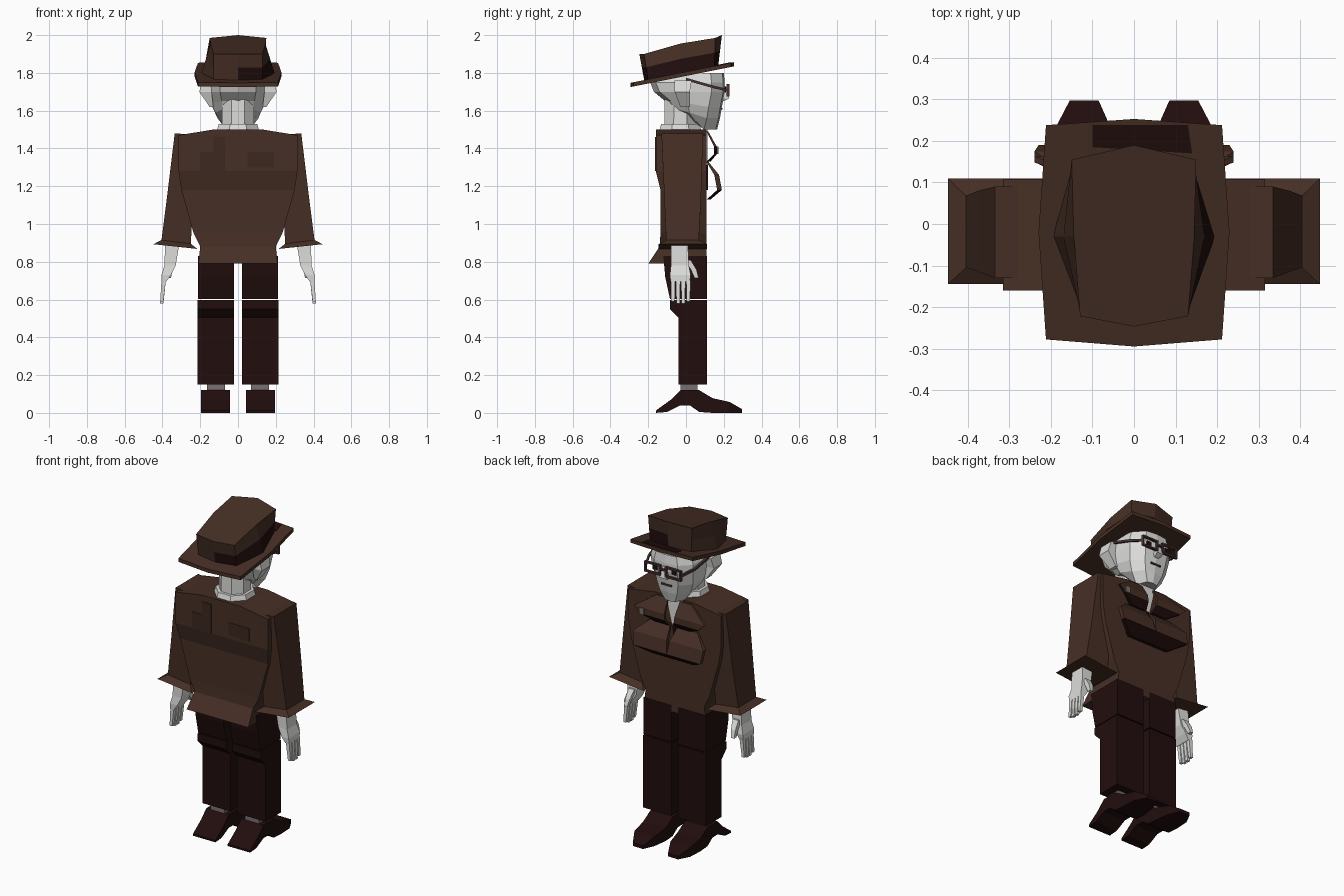
import bpy, bmesh, math
from mathutils import Vector

if "Cube" in bpy.data.objects:
    bpy.data.objects.remove(bpy.data.objects["Cube"])


def mat(name, col):
    m = bpy.data.materials.new(name)
    m.diffuse_color = (*col, 1)
    m.use_nodes = True
    m.node_tree.nodes["Principled BSDF"].inputs["Base Color"].default_value = m.diffuse_color
    return m


BROWN = mat("coat brown", (0.061, 0.028, 0.018))
DARK = mat("dark maroon", (0.0155, 0.004, 0.004))
PALE = mat("pale skin", (0.72, 0.72, 0.70))
GREY = mat("sock grey", (0.19, 0.16, 0.16))
PATCH = mat("patch brown", (0.045, 0.021, 0.014))
FRAME = mat("frame brown", (0.07, 0.035, 0.035))


def loft(name, rings, m, m2=None, rule=None, s=1):
    """Skin a list of equal-length point rings, capping both ends."""
    bm = bmesh.new()
    vs = [[bm.verts.new((p[0] * s, p[1], p[2])) for p in r] for r in rings]
    n = len(rings[0])
    for a, b in zip(vs, vs[1:]):
        for i in range(n):
            bm.faces.new((a[i], a[(i + 1) % n], b[(i + 1) % n], b[i]))
    bm.faces.new(vs[0])
    bm.faces.new(vs[-1])
    bmesh.ops.recalc_face_normals(bm, faces=bm.faces)
    me = bpy.data.meshes.new(name)
    me.materials.append(m)
    if m2:
        me.materials.append(m2)
        for f in bm.faces:
            f.material_index = int(rule(f))
    bm.to_mesh(me)
    bm.free()
    o = bpy.data.objects.new(name, me)
    bpy.context.collection.objects.link(o)
    return o


def rect(x0, x1, y0, y1, z, z1=None):
    """Rectangular ring, z at x0 and optional z1 at x1."""
    z1 = z if z1 is None else z1
    return [(x0, y0, z), (x1, y0, z1), (x1, y1, z1), (x0, y1, z)]


def box(name, x0, x1, y0, y1, z0, z1, m, s=1):
    return loft(name, [rect(x0, x1, y0, y1, z0), rect(x0, x1, y0, y1, z1)], m, s=s)


def extrude_yz(name, prof, x0, x1, m, s=1):
    return loft(name, [[(x, y, z) for y, z in prof] for x in (x0, x1)], m, s=s)


def sym(half):
    """Mirror a half outline whose first and last points lie on x = 0."""
    return half + [(-p[0], *p[1:]) for p in half[-2:0:-1]]


def ngon(r, cy, z, n=8):
    return [(r * math.cos((i + .5) * math.tau / n), cy + r * math.sin((i + .5) * math.tau / n), z)
            for i in range(n)]


# Coat body
loft("coat_body", [rect(-w, w, y0, .108, z) for z, w, y0 in (
    (.79, .21, -.20), (.88, .20, -.14), (.95, .235, -.135), (1.18, .30, -.135),
    (1.28, .315, -.16), (1.47, .315, -.16), (1.5, .13, -.16))], BROWN)
for x0, x1, z0, z1 in ((-.2, -.07, 1.28, 1.38), (-.13, -.07, 1.38, 1.46), (.05, .19, 1.3, 1.38)):
    box("back_patch", x0, x1, -.163, -.159, z0, z1, PATCH)

# Shirt front, tie and collar
loft("shirt_front", [[(-.055, y, 1.5), (.055, y, 1.5), (0, y, 1.27)] for y in (.105, .113)], PALE)
loft("tie", [[(-.012, y, 1.34), (.012, y, 1.34), (0, y, 1.18)] for y in (.105, .116)], DARK)
loft("shirt_collar", [ngon(.125, -.03, 1.48), ngon(.11, -.03, 1.53)], PALE)
box("pocket_square", .17, .20, .165, .171, 1.37, 1.41, GREY)

down = lambda f: f.normal.z < -.5 or f.normal.y < -.5
for s in (1, -1):
    # Sleeve with flared cuff
    loft("sleeve", [rect(.2, .335, -.13, .09, 1.47, 1.48), rect(.235, .375, -.115, .08, 1.15),
                    rect(.25, .405, -.105, .068, .895, .915),
                    rect(.215, .448, -.145, .11, .868, .893)], BROWN, s=s)
    # Lapels standing off the chest
    loft("upper_lapel", [rect(.04, .12, .108, .118, 1.49), rect(.035, .24, .148, .163, 1.41),
                         rect(.03, .2, .148, .163, 1.37), rect(.02, .12, .11, .13, 1.33)],
         BROWN, DARK, down, s)
    loft("lower_lapel", [rect(.025, .16, .108, .118, 1.33), rect(.01, .24, .15, .175, 1.26),
                         rect(.0, .23, .165, .19, 1.18), rect(.0, .14, .11, .13, 1.13)],
         BROWN, DARK, down, s)
    # Trousers in two lengths
    extrude_yz("upper_trouser", [(-.12, .83), (-.11, .72), (-.085, .603), (.11, .603), (.11, .83)],
               .022, .212, DARK, s)
    extrude_yz("lower_trouser", [(-.085, .597), (-.085, .55), (-.04, .505), (-.04, .15),
                                 (.11, .15), (.11, .597)], .022, .215, DARK, s)
    box("sock", .07, .165, -.03, .06, .10, .16, GREY, s)
    # Shoe: heel and arch profile, then tapering toe
    extrude_yz("shoe", [(-.16, 0), (-.10, .005), (-.03, .04), (.02, .04), (.07, .005), (.14, 0),
                        (.14, .078), (.07, .12), (-.03, .12), (-.08, .07), (-.16, .012)],
               .042, .195, DARK, s)
    loft("shoe_toe", [[(a, y, 0), (b, y, 0), (b, y, z), (a, y, z)] for a, b, y, z in (
        (.042, .195, .14, .078), (.055, .19, .23, .058), (.085, .155, .297, .02))], DARK, s=s)
    # Hand
    loft("palm", [rect(.31, .385, -.08, .01, .9), rect(.33, .39, -.08, .015, .78),
                  rect(.355, .405, -.085, .025, .73), rect(.38, .405, -.082, .02, .695)], PALE, s=s)
    for i in range(4):
        y = -.08 + .027 * i
        e = .59 if i in (0, 3) else .58
        loft("finger", [rect(.382, .405, y, y + .023, .70), rect(.395, .412, y + .002, y + .02, e)],
             PALE, s=s)
    loft("thumb", [rect(.335, .375, -.01, .025, .81), rect(.345, .375, .025, .055, .76),
                   rect(.355, .375, .045, .067, .715)], PALE, s=s)
    # Ear
    loft("ear", [rect(.13, .15, -.03, .02, 1.62), rect(.14, .205, -.06, .02, 1.70),
                 rect(.14, .19, -.06, .03, 1.76)], PALE, s=s)
    # Eye and glasses
    box("eye", .05, .08, .205, .212, 1.695, 1.725, DARK, s)
    for x0, x1, z0, z1 in ((.015, .125, 1.73, 1.74), (.015, .125, 1.675, 1.685),
                           (.015, .025, 1.675, 1.74), (.115, .125, 1.675, 1.74), (0, .02, 1.71, 1.72)):
        box("glasses_rim", x0, x1, .215, .23, z0, z1, FRAME, s)
    loft("glasses_temple", [[(x, y, z), (x + .012, y, z), (x + .012, y, z + .014), (x, y, z + .014)]
                            for x, y, z in ((.113, .225, 1.70), (.15, .14, 1.72), (.165, .0, 1.76))],
         FRAME, s=s)

# Neck and head
loft("neck", [ngon(.092, -.03, 1.47), ngon(.09, -.03, 1.66)], PALE)
loft("head", [sym([(0, b, z + lift), (w * .6, b + .03, z + lift), (w, b * .6 + f * .4, z + lift * .6),
                   (w * .9, f - .07, z), (w * .5, f - .008, z), (0, f, z)])
              for z, lift, w, b, f in ((1.50, .07, .07, -.02, .165), (1.56, .05, .12, -.09, .18),
                                       (1.62, .03, .145, -.11, .19), (1.70, 0, .158, -.17, .205),
                                       (1.75, 0, .16, -.19, .205), (1.80, .0, .14, -.16, .2))], PALE)
loft("nose", [rect(-.012, .012, .19, .212, 1.73), rect(-.022, .022, .19, .228, 1.665),
              rect(-.015, .015, .18, .2, 1.65)], PALE)
box("mouth", -.035, .035, .185, .193, 1.605, 1.615, FRAME)


# Hat, tilted back
def tilt(y):
    return 1.73 + .2 * (y + .295)


brim = sym([(0, .253), (.212, .238), (.23, -.02), (.212, -.278), (0, -.295)])
loft("hat_brim", [[(x, y, tilt(y) + d) for x, y in brim] for d in (-.005, .017)], BROWN)
base = sym([(0, .17), (.14, .15), (.195, -.03), (.13, -.2), (0, -.22)])
top = sym([(0, .19, 2.0), (.15, .155, 1.985), (.145, -.03, 1.955), (.13, -.222, 1.9), (0, -.247, 1.9)])
low = [Vector((x, y, tilt(y) + .01)) for x, y in base]
high = [Vector(p) for p in top]
rings = [[a.lerp(b, t) for a, b in zip(low, high)] for t in (0, .5, 1)]
loft("hat_crown", rings, BROWN, DARK,
     lambda f: abs(f.normal.z) < .6 and f.calc_center_median().x > 0
     and f.calc_center_median().z < tilt(f.calc_center_median().y) + .07
     and abs(f.calc_center_median().y + .03) > .07)
# Dark stain on the brim
loft("brim_stain", [[(x, y, tilt(y) + d) for x, y in ((-.1, .185), (.14, .17), (.13, .238), (-.1, .238))]
                    for d in (.012, .02)], DARK)
